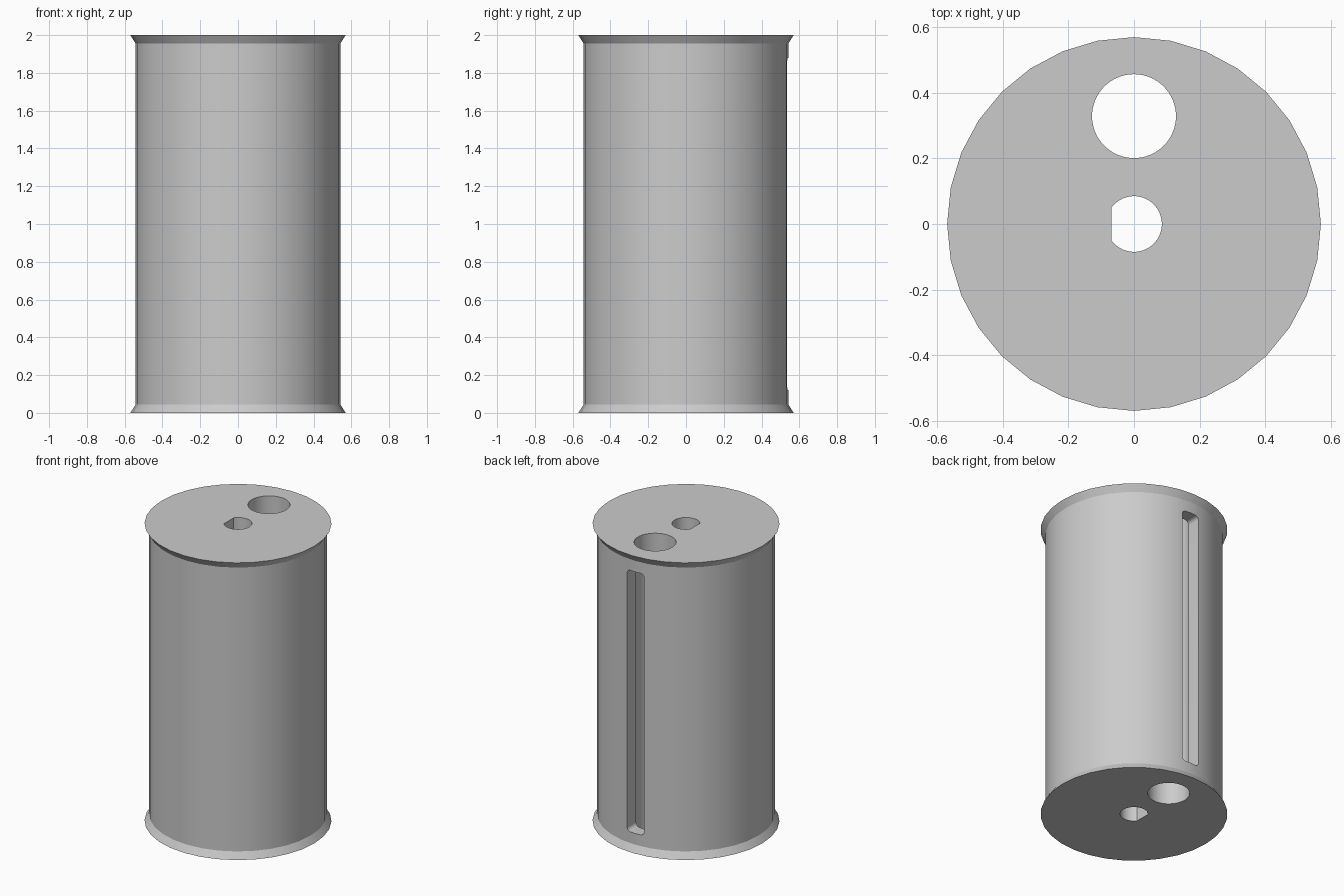
import bpy, bmesh
from math import radians, sin, cos, acos, pi

default = bpy.data.objects.get("Cube")
if default:
    bpy.data.objects.remove(default, do_unlink=True)

HEIGHT, BODY_R, RIM_R, RIM_H = 2.0, 0.542, 0.57, 0.045

# Single grey plastic colour
grey = bpy.data.materials.new("grey plastic")
grey.use_nodes = True
colour = (0.6, 0.6, 0.6, 1)
grey.diffuse_color = colour
grey.node_tree.nodes["Principled BSDF"].inputs["Base Color"].default_value = colour


def make_object(name, bm):
    bmesh.ops.recalc_face_normals(bm, faces=bm.faces)
    mesh = bpy.data.meshes.new(name)
    bm.to_mesh(mesh)
    bm.free()
    mesh.materials.append(grey)
    obj = bpy.data.objects.new(name, mesh)
    bpy.context.collection.objects.link(obj)
    return obj


def loft(name, rings):
    """Skin a stack of matching closed rings and cap both ends."""
    bm = bmesh.new()
    loops = [[bm.verts.new(p) for p in ring] for ring in rings]
    for a, b in zip(loops, loops[1:]):
        for i in range(len(a)):
            j = (i + 1) % len(a)
            bm.faces.new((a[i], a[j], b[j], b[i]))
    bm.faces.new(loops[0])
    bm.faces.new(loops[-1])
    return make_object(name, bm)


def arc(cx, cy, r, start, end, steps):
    angles = [start + (end - start) * i / steps for i in range(steps + 1)]
    return [(cx + r * cos(a), cy + r * sin(a)) for a in angles]


def vertical_prism(name, outline):
    return loft(name, [[(x, y, z) for x, y in outline] for z in (-0.1, HEIGHT + 0.1)])


# Drum body with a flared rim at each end
profile = [(RIM_R, 0), (BODY_R, RIM_H), (BODY_R, HEIGHT - RIM_H), (RIM_R, HEIGHT)]
drum = loft("drum_body", [[(x, y, z) for x, y in arc(0, 0, r, 0, 2 * pi, 32)[:-1]]
                          for r, z in profile])

# D-shaped shaft hole, flat towards -x
half = acos(0.068 / 0.085)
shaft = vertical_prism("shaft_cutter", arc(0, 0, 0.085, half - pi, pi - half, 40))

# Round channel near the back
channel = vertical_prism("channel_cutter", arc(0, 0.329, 0.128, 0, 2 * pi, 64)[:-1])

# Rounded slot that opens the channel through the back wall
w, low, high, r = 0.063, 0.12, 1.88, 0.025
corners = [(w - r, high - r), (r - w, high - r), (r - w, low + r), (w - r, low + r)]
outline = []
for i, (x, z) in enumerate(corners):
    outline += arc(x, z, r, i * pi / 2, (i + 1) * pi / 2, 5)
slot = loft("slot_cutter", [[(x, y, z) for x, z in outline] for y in (0.34, 0.7)])

# Cut the openings, then drop the cutters
bpy.ops.object.select_all(action="DESELECT")
bpy.context.view_layer.objects.active = drum
drum.select_set(True)
for cutter in (shaft, channel, slot):
    cutter.hide_render = True
    cut = drum.modifiers.new(cutter.name, "BOOLEAN")
    cut.operation, cut.solver, cut.object = "DIFFERENCE", "EXACT", cutter
    bpy.ops.object.modifier_apply(modifier=cut.name)
    bpy.data.objects.remove(cutter, do_unlink=True)

bpy.ops.object.shade_smooth_by_angle(angle=radians(30))
